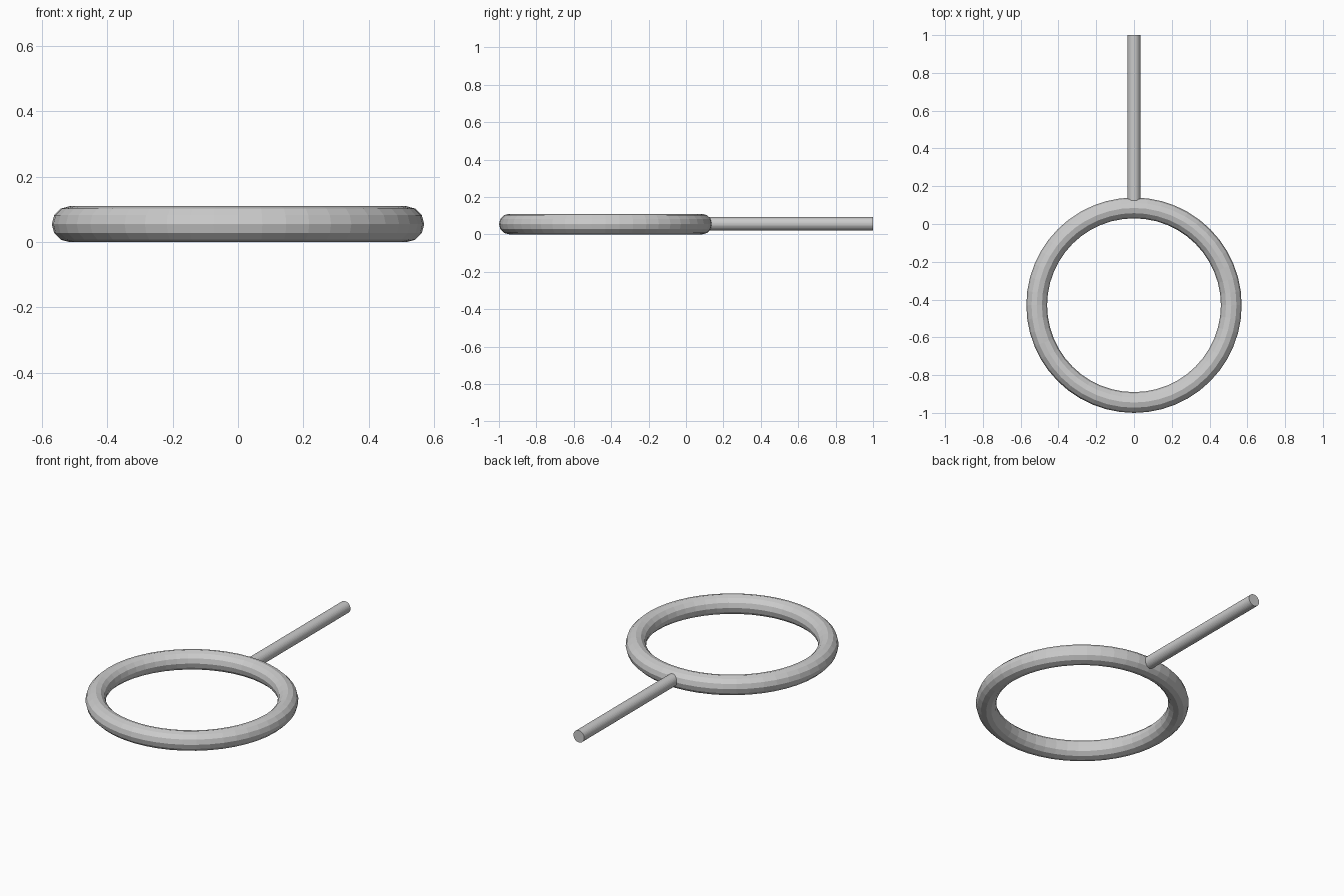
import bpy
from math import pi

if "Cube" in bpy.data.objects:
    bpy.data.objects.remove(bpy.data.objects["Cube"])

Z = 0.055          # height of the shared centre plane
TUBE = 0.055       # ring tube radius
RING = 0.515       # ring centreline radius
RING_Y = -1 + RING + TUBE

# Faceted ring
bpy.ops.mesh.primitive_torus_add(
    major_segments=48, minor_segments=12,
    major_radius=RING, minor_radius=TUBE, location=(0, RING_Y, Z))
bpy.context.object.name = "ring"

# Straight handle, starting inside the ring tube
start, end = RING_Y + RING, 1.0
bpy.ops.mesh.primitive_cylinder_add(
    vertices=32, radius=0.035, depth=end - start,
    location=(0, (start + end) / 2, Z + 0.002), rotation=(pi / 2, 0, 0))
bpy.context.object.name = "handle"
